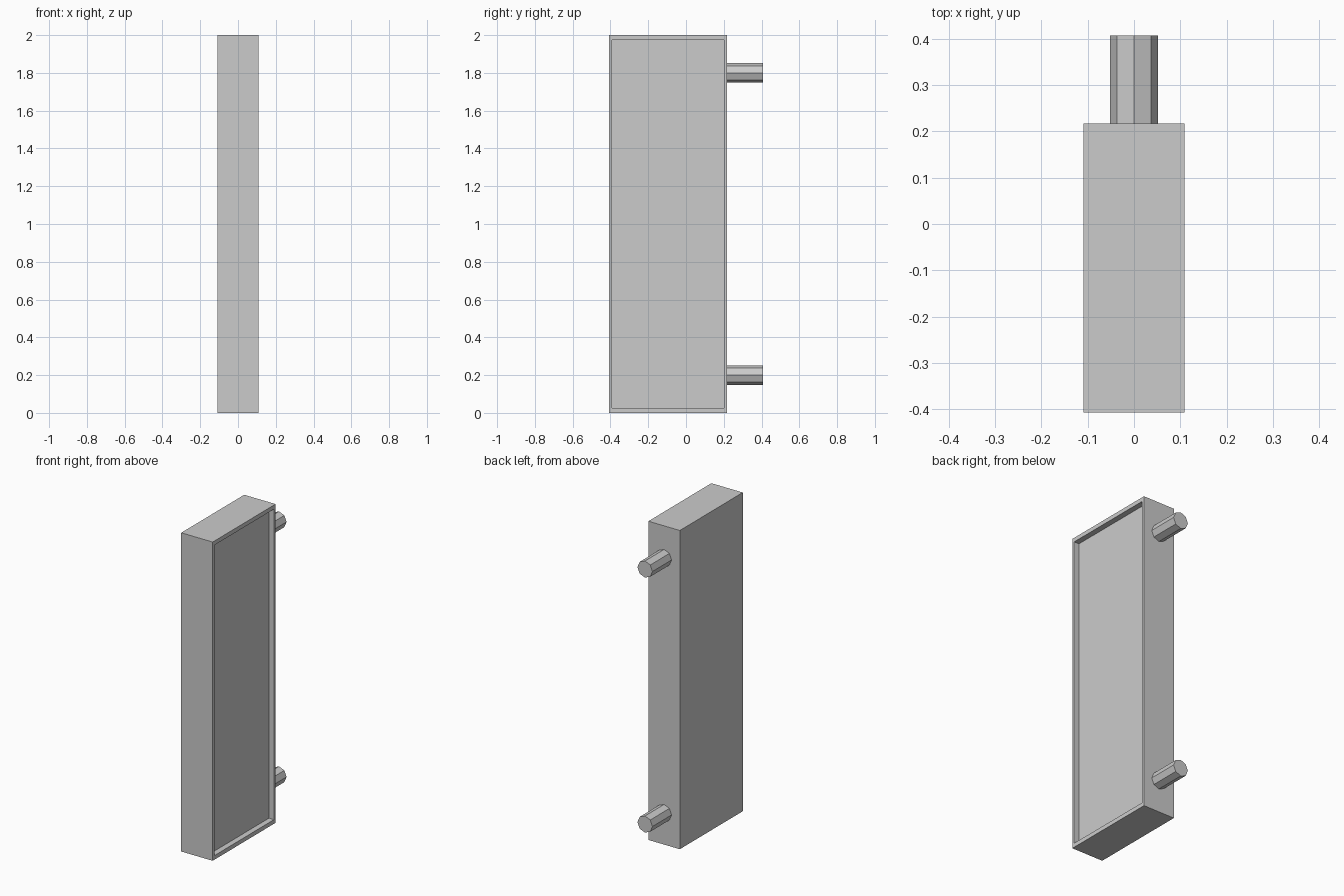
import bpy, bmesh, math
from mathutils import Vector

cube = bpy.data.objects.get("Cube")
if cube:
    bpy.data.objects.remove(cube, do_unlink=True)

GREY = (0.6, 0.6, 0.6, 1.0)
grey = bpy.data.materials.new("plain grey")
grey.use_nodes = True
grey.diffuse_color = GREY
grey.node_tree.nodes["Principled BSDF"].inputs["Base Color"].default_value = GREY

HALF_X, FRONT, BACK, HEIGHT = 0.109, -0.407, 0.217, 2.0
RIM_Y, RIM_Z, DEPTH = 0.016, 0.026, 0.035


def finish(name, bm):
    mesh = bpy.data.meshes.new(name)
    bm.to_mesh(mesh)
    bm.free()
    mesh.materials.append(grey)
    obj = bpy.data.objects.new(name, mesh)
    bpy.context.collection.objects.link(obj)
    return obj


# Panel: a tall box with a shallow rimmed recess in its +x side
bm = bmesh.new()
bmesh.ops.create_cube(bm, size=1)
size = Vector((2 * HALF_X, BACK - FRONT, HEIGHT))
centre = Vector((0, (FRONT + BACK) / 2, HEIGHT / 2))
for v in bm.verts:
    v.co = v.co * size + centre
bm.normal_update()
side = next(f for f in bm.faces if f.normal.x > 0.9)
bmesh.ops.inset_region(bm, faces=[side], thickness=0.01)
for v in side.verts:
    v.co.y = FRONT + RIM_Y if v.co.y < centre.y else BACK - RIM_Y
    v.co.z = RIM_Z if v.co.z < centre.z else HEIGHT - RIM_Z
floor = bmesh.ops.extrude_discrete_faces(bm, faces=[side])["faces"][0]
for v in floor.verts:
    v.co.x -= DEPTH
finish("recessed_panel", bm)

# Pegs: two octagonal rods standing out of the back
PEG_RADIUS, PEG_END = 0.052, 0.407
for name, z in (("lower_peg", 0.2), ("upper_peg", 1.8)):
    bm = bmesh.new()
    bmesh.ops.create_cone(bm, cap_ends=True, segments=8, radius1=PEG_RADIUS,
                          radius2=PEG_RADIUS, depth=PEG_END - BACK)
    peg = finish(name, bm)
    peg.rotation_euler.x = math.pi / 2
    peg.location = (0, (PEG_END + BACK) / 2, z)
